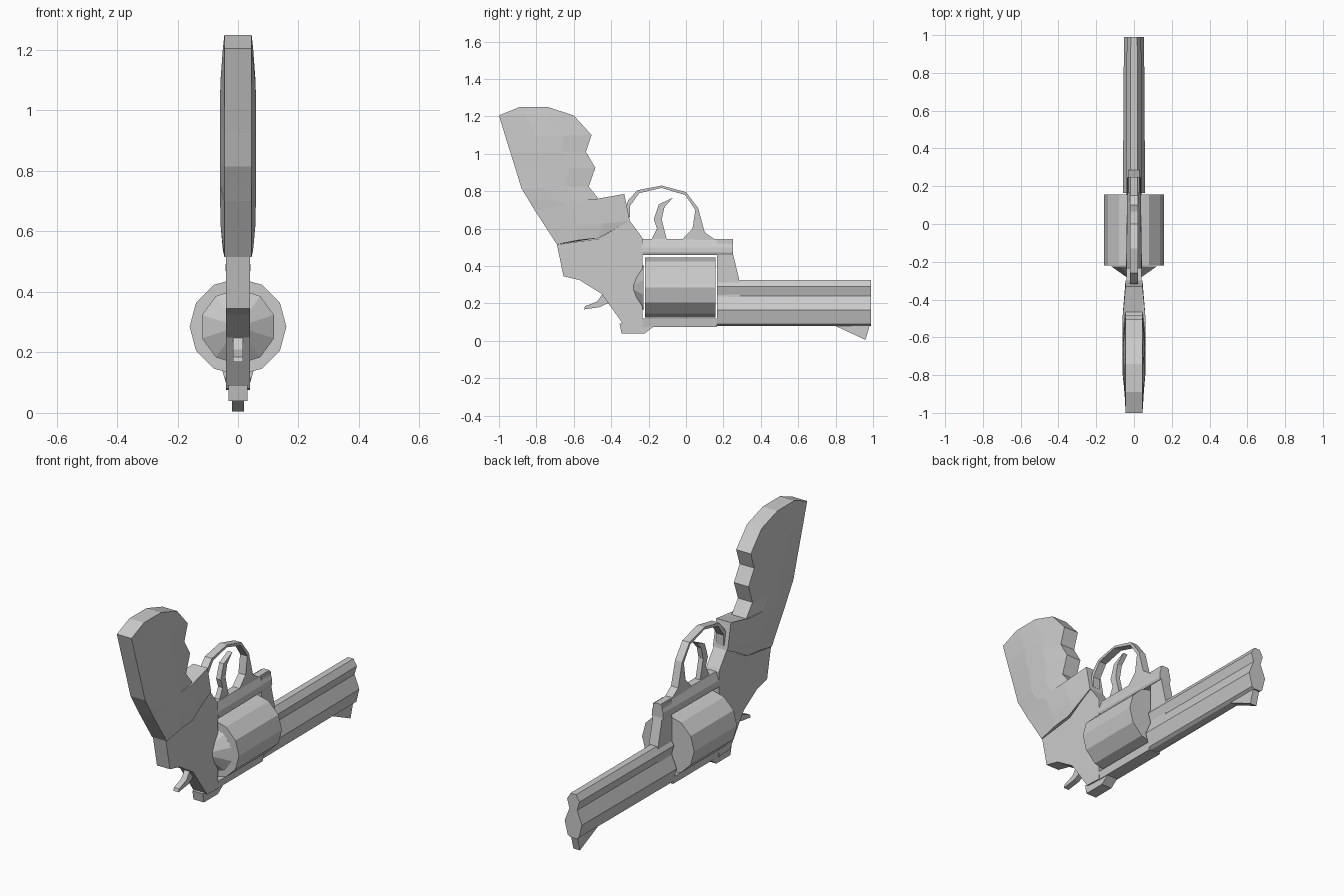
import bpy, bmesh, math
from mathutils import Matrix

cube = bpy.data.objects.get("Cube")
if cube:
    bpy.data.objects.remove(cube, do_unlink=True)

steel = bpy.data.materials.new("light grey")
steel.use_nodes = True
GREY = (0.6, 0.6, 0.6, 1)
steel.diffuse_color = GREY
steel.node_tree.nodes["Principled BSDF"].inputs["Base Color"].default_value = GREY


def finish(name, bm):
    bmesh.ops.recalc_face_normals(bm, faces=bm.faces)
    mesh = bpy.data.meshes.new(name)
    bm.to_mesh(mesh)
    bm.free()
    mesh.materials.append(steel)
    obj = bpy.data.objects.new(name, mesh)
    bpy.context.collection.objects.link(obj)
    return obj


def loft(name, loops):
    """Skin equal-length point loops and cap both ends."""
    bm = bmesh.new()
    rings = [[bm.verts.new(p) for p in loop] for loop in loops]
    for a, b in zip(rings, rings[1:]):
        for i in range(len(a)):
            j = (i + 1) % len(a)
            bm.faces.new((a[i], a[j], b[j], b[i]))
    bm.faces.new(rings[0])
    bm.faces.new(rings[-1])
    return finish(name, bm)


def plate(name, outline, half):
    """Side outline (y, z) given thickness across x."""
    return loft(name, [[(x, y, z) for y, z in outline] for x in (-half, half)])


def bar(name, section, stations):
    """Half section (x, z) mirrored, run along y; stations are (y, width scale)."""
    full = section + [(-x, z) for x, z in reversed(section)]
    return loft(name, [[(x * s, y, z) for x, z in full] for y, s in stations])


def turned(name, sides, y0, y1, r0, r1):
    """Round part on the chamber axis."""
    bm = bmesh.new()
    bmesh.ops.create_cone(bm, cap_ends=True, segments=sides, radius1=r0, radius2=r1,
                          depth=y1 - y0,
                          matrix=Matrix.Translation((0, (y0 + y1) / 2, 0.285))
                          @ Matrix.Rotation(-math.pi / 2, 4, 'X'))
    return finish(name, bm)


# Frame: rear body, the two straps and the front column leave an open window
plate("frame_rear", [(-.69, .515), (-.655, .345), (-.57, .325), (-.45, .25), (-.39, .165),
                     (-.33, .08), (-.232, .075), (-.232, .545), (-.24, .56), (-.3, .64),
                     (-.36, .61), (-.47, .545)], .04)
bar("sight_strap", [(.036, .075), (.042, .118)], [(-.232, 1), (.165, 1)])
bar("trigger_strap", [(.036, .46), (.042, .472), (.04, .5), (.022, .545)],
    [(-.232, 1), (.25, .85)])
plate("frame_column", [(.165, .2), (.29, .2), (.285, .325), (.25, .47), (.25, .54),
                       (.165, .54)], .028)

# Barrel with full-length underlug, waisted in section
bar("barrel", [(.02, .08), (.036, .09), (.056, .165), (.025, .24), (.04, .29), (.018, .325)],
    [(.165, 1.05), (.99, .95)])
plate("front_sight", [(.78, .088), (.96, .005), (.985, .092)], .02)
plate("rear_sight", [(-.355, .092), (-.345, .04), (-.22, .04), (-.17, .078), (-.17, .092)], .032)

# Drum and the domed shield behind it
turned("drum", 12, -.22, .157, .16, .16)
turned("recoil_shield", 10, -.285, -.226, .035, .125)

# Grip: rows of (back y, back z, front y, front z, half thickness in the middle)
rows = [(-.89, 1.25, -.74, 1.25, .045), (-1, 1.205, -.6, 1.205, .05),
        (-.965, 1.09, -.505, 1.1, .058), (-.94, 1.01, -.535, 1.01, .06),
        (-.913, .925, -.485, .925, .06), (-.88, .815, -.52, .825, .06),
        (-.84, .75, -.465, .755, .06), (-.81, .7, -.33, .785, .06),
        (-.745, .6, -.3, .64, .057), (-.69, .515, -.36, .61, .05)]
loops = []
for k, (yb, zb, yf, zf, mid) in enumerate(rows):
    sag = .03 if k == len(rows) - 1 else 0
    side = []
    for t, half in ((0, .045), (.35, mid), (.67, mid), (1, .045)):
        drop = sag if t == .67 else sag / 3 if t == .35 else 0
        side.append((half, yb + (yf - yb) * t, zb + (zf - zb) * t - drop))
    loops.append(side + [(-x, y, z) for x, y, z in reversed(side)])
loft("grip", loops)

# Trigger guard: outer edge, then back along the inner edge
plate("trigger_guard", [(-.33, .68), (-.31, .75), (-.26, .805), (-.13, .83), (0, .795),
                        (.065, .71), (.1, .58), (.15, .545), (.15, .52), (-.03, .52),
                        (-.03, .532), (.035, .6), (.05, .7), (-.005, .78), (-.13, .817),
                        (-.25, .79), (-.3, .72), (-.3, .66)], .022)
plate("trigger", [(-.19, .53), (-.155, .6), (-.172, .65), (-.145, .73), (-.07, .765),
                  (-.115, .715), (-.13, .65), (-.1, .53)], .014)
plate("hammer", [(-.545, .168), (-.54, .185), (-.475, .21), (-.44, .26), (-.38, .2),
                 (-.42, .2), (-.46, .18)], .016)
